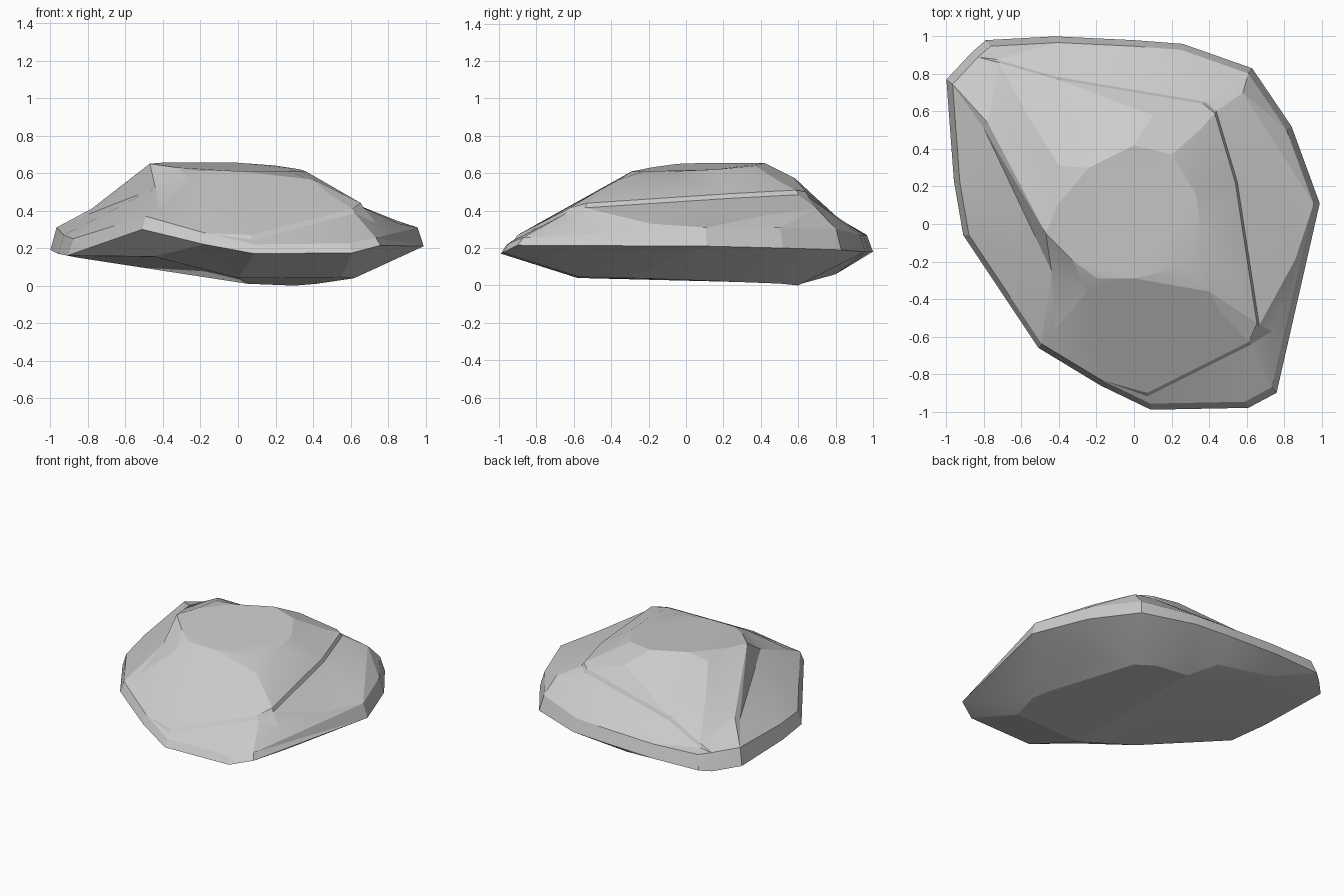
import bpy, bmesh
from mathutils import Vector
from mathutils.geometry import delaunay_2d_cdt

if "Cube" in bpy.data.objects:
    bpy.data.objects.remove(bpy.data.objects["Cube"])

# Widest outline of the boulder: x, y, z and height of the steep rim above it
outline = [(-1, .77, .19, .12), (-.86, .92, .17, .12), (-.79, .98, .18, .10),
           (-.42, 1, .18, .09), (0, .98, .18, .09), (.26, .96, .18, .09),
           (.63, .83, .19, .11), (.84, .52, .20, .11), (.99, .11, .21, .10),
           (.76, -.90, .215, .04), (.61, -.98, .175, .05), (.09, -.99, .17, .05),
           (-.18, -.86, .22, .06), (-.51, -.66, .30, .07), (-.91, -.06, .16, .09),
           (-.96, .23, .17, .10)]
base = [p[:3] for p in outline]
rim = [(x * .967, y * .967, z + d) for x, y, z, d in outline]

# Split ledge around the right and back, with its small drop
ledge = [(.07, -.90, .27), (.61, -.63, .41), (.655, -.53, .44), (.54, .22, .49),
         (.43, .59, .51), (.37, .64, .50), (-.41, .77, .40), (-.72, .86, .32)]
drop = [(x * 1.02, y * 1.02, z - .025) for x, y, z in ledge]
shoulder = [(.735, -.57, .335), (.86, -.19, .33), (.875, .02, .335),
            (.74, .45, .38), (.58, .70, .41)]

# Flat summit, front facet and the notch on the left
summit = [(-.41, .10, .655), (-.24, .30, .655), (0, .42, .655), (.20, .37, .64),
          (.33, .16, .62), (.36, -.08, .61), (.26, -.23, .61), (0, -.29, .61),
          (-.20, -.29, .61), (-.33, -.19, .63)]
front = [(-.42, -.56, .41), (-.25, -.36, .57), (.40, -.36, .565), (.47, -.48, .50)]
back = [(-.40, .31, .635), (-.55, .55, .525), (.10, .58, .575), (.35, .50, .555)]
crest = [(-.78, .54, .41), (-.47, -.05, .65)]
foot = [(-.80, .51, .38), (-.44, -.25, .52)]

# Underside, with a shallow hollow below the right-hand rim
keel = [(.42, .50, .01), (.30, .60, 0), (.05, .62, .01), (.59, -.15, .035),
        (.62, .28, .075), (.62, -.32, .04), (.55, -.57, .045), (0, -.58, .04),
        (-.45, -.52, .155), (-.07, .80, .06), (-.50, .84, .11), (-.80, .75, .145),
        (-.86, .05, .15)]


def skin(bm, groups, flip=False):
    """Triangulate contour lines into one surface; groups are (points, kind)."""
    pts, edges = [], []
    for line, kind in groups:
        s, n = len(pts), len(line)
        pts += line
        if kind:
            edges += [(s + i, s + i + 1) for i in range(n - 1)]
        if kind == 'loop':
            edges.append((s + n - 1, s))
    v2, _, faces, orig, _, _ = delaunay_2d_cdt(
        [Vector(p[:2]) for p in pts], edges, [list(range(len(base)))[::-1]], 0, 1e-5)
    verts = []
    for v, o in zip(v2, orig):
        near = o[0] if o else min(range(len(pts)), key=lambda i: (Vector(pts[i][:2]) - v).length)
        verts.append(bm.verts.new((v.x, v.y, pts[near][2])))
    for f in faces:
        bm.faces.new([verts[i] for i in (reversed(f) if flip else f)])


bm = bmesh.new()
skin(bm, [(base, 'loop'), (rim, 'loop'), (ledge, 'line'), (drop, 'line'),
          (shoulder, 'line'), (summit, 'loop'), (front, ''), (back, ''),
          (crest, 'line'), (foot, 'line')])
skin(bm, [(base, 'loop'), (keel, '')], True)
bmesh.ops.remove_doubles(bm, verts=bm.verts, dist=.0005)
bmesh.ops.recalc_face_normals(bm, faces=bm.faces)
mesh = bpy.data.meshes.new("boulder")
bm.to_mesh(mesh)
bm.free()
rock = bpy.data.objects.new("boulder", mesh)
bpy.context.collection.objects.link(rock)

# Broad facets with crisp breaks
bpy.context.view_layer.objects.active = rock
rock.select_set(True)
bpy.ops.object.shade_smooth_by_angle(angle=.22)
